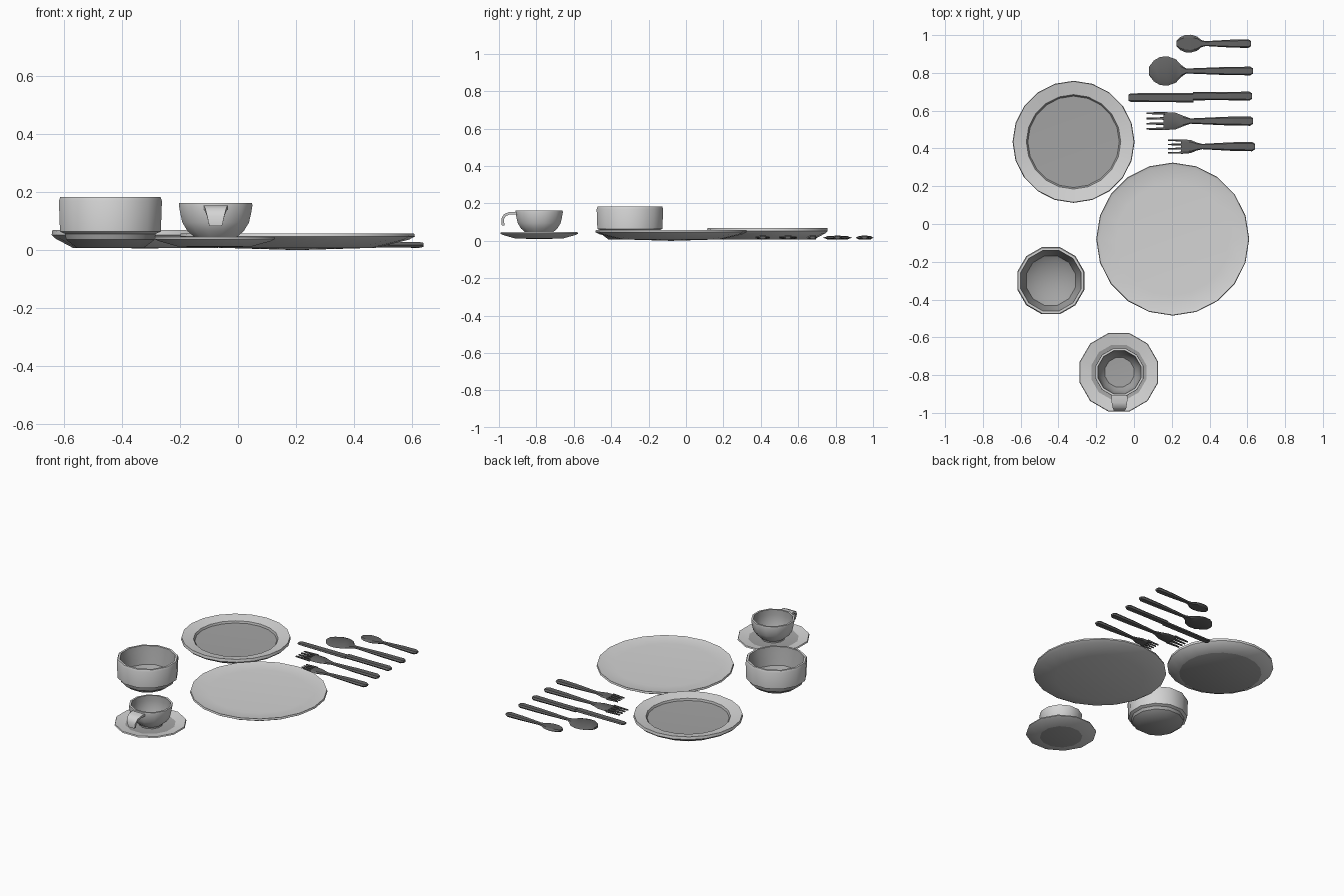
import bpy, bmesh, math

if "Cube" in bpy.data.objects:
    bpy.data.objects.remove(bpy.data.objects["Cube"])


def mat(name, v):
    m = bpy.data.materials.new(name)
    m.diffuse_color = (v, v, v, 1)
    m.use_nodes = True
    m.node_tree.nodes["Principled BSDF"].inputs["Base Color"].default_value = m.diffuse_color
    return m


LIGHT = mat("pale_glaze", 0.66)
GREY = mat("grey_glaze", 0.37)
STEEL = mat("dark_steel", 0.125)


def finish(name, bm, mats, angle):
    bmesh.ops.recalc_face_normals(bm, faces=bm.faces)
    me = bpy.data.meshes.new(name)
    bm.to_mesh(me)
    bm.free()
    for m in mats:
        me.materials.append(m)
    ob = bpy.data.objects.new(name, me)
    bpy.context.collection.objects.link(ob)
    bpy.ops.object.select_all(action='DESELECT')
    ob.select_set(True)
    bpy.context.view_layer.objects.active = ob
    if angle:
        bpy.ops.object.shade_smooth_by_angle(angle=math.radians(angle))
    return ob


def bridge(bm, a, b):
    """Faces between two rings; a single-vertex ring makes a fan."""
    n = max(len(a), len(b))
    out = []
    for i in range(n):
        j = (i + 1) % n
        vs = [a[i % len(a)], a[j % len(a)], b[j % len(b)], b[i % len(b)]]
        out.append(bm.faces.new(list(dict.fromkeys(vs))))
    return out


def dish(name, cx, cy, sides, profile, grey=(), half=False):
    """Turned dish; grey lists the profile segments in the second colour."""
    bm = bmesh.new()
    rings = []
    for r, z in profile:
        if r == 0:
            rings.append([bm.verts.new((cx, cy, z))])
            continue
        ring = []
        for i in range(sides):
            t = 2 * math.pi * (i + (0.5 if half else 0)) / sides
            ring.append(bm.verts.new((cx + r * math.cos(t), cy + r * math.sin(t), z)))
        rings.append(ring)
    for k in range(len(rings) - 1):
        for f in bridge(bm, rings[k], rings[k + 1]):
            f.material_index = 1 if k in grey else 0
    return finish(name, bm, [LIGHT, GREY], 38)


def loft(bm, y, stations):
    """Bevelled bar along x; stations are (x, half width, low z, high z)."""
    rings = []
    for x, w, lo, hi in stations:
        mid = (lo + hi) / 2
        pts = [(-w, mid), (-0.7 * w, lo), (0.7 * w, lo), (w, mid), (0.7 * w, hi), (-0.7 * w, hi)]
        rings.append([bm.verts.new((x, y + dy, z)) for dy, z in pts])
    for a, b in zip(rings, rings[1:]):
        bridge(bm, a, b)
    bm.faces.new(rings[0])
    bm.faces.new(rings[-1])


def handle(x0, x1, w0, w1):
    """Widening handle with a chamfered end."""
    mid = x0 + 0.55 * (x1 - x0)
    return [(x0, w0, .012, .022), (mid, w1 * .9, .009, .027), (x1 - .015, w1, .008, .028),
            (x1, w1 * .6, .011, .025)]


# Plates
dish("dinner_plate", 0.205, -0.08, 20,
     [(0, 0), (.27, .008), (.385, .036), (.405, .047), (.402, .058), (.385, .053), (.30, .049), (0, .048)])
dish("soup_plate", -0.32, 0.435, 20,
     [(0, .006), (.25, .008), (.31, .04), (.323, .052), (.32, .069), (.25, .055), (.242, .044), (0, .038)],
     grey=(0, 5, 6))

# Bowl with a stepped base
dish("bowl", -0.44, -0.30, 12,
     [(0, .008), (.12, .008), (.158, .036), (.162, .056), (.180, .064), (.184, .17), (.179, .183),
      (.166, .183), (.158, .15), (.135, .075), (.085, .042), (0, .040)],
     grey=(0, 1, 2, 7, 8, 9, 10), half=True)

# Cup on a saucer
dish("saucer", -0.08, -0.785, 12,
     [(0, .010), (.13, .012), (.20, .031), (.215, .038), (.212, .046), (.15, .036), (.12, .031), (0, .031)],
     grey=(0, 5, 6), half=True)
dish("cup", -0.077, -0.785, 12,
     [(0, .032), (.070, .032), (.072, .042), (.100, .065), (.119, .095), (.126, .125), (.131, .152),
      (.130, .163), (.118, .163), (.115, .13), (.102, .085), (.080, .060), (0, .056)],
     grey=(8, 9, 10, 11), half=True)

# Curled cup handle, tapering downward: (y, z, outward normal y, z, half width)
bm = bmesh.new()
rings = []
for y, z, ny, nz, w in [(-.900, .147, 0, 1, .043), (-.945, .147, -.2, 1, .041), (-.968, .138, -.7, .7, .036),
                        (-.980, .118, -1, .2, .030), (-.978, .083, -1, 0, .022)]:
    h = .007
    rings.append([bm.verts.new((-0.077 + sx * w, y + s * h * ny, z + s * h * nz))
                  for sx, s in ((-1, -1), (1, -1), (1, 1), (-1, 1))])
for a, b in zip(rings, rings[1:]):
    bridge(bm, a, b)
bm.faces.new(rings[0])
bm.faces.new(rings[-1])
finish("cup_handle", bm, [LIGHT], 40)

# Spoons: rounded scoop with a narrow neck
for name, y, x0, x1, w, end in [("teaspoon", .955, .225, .365, .047, .62),
                                ("soup_spoon", .81, .08, .262, .077, .63)]:
    bm = bmesh.new()
    n = x1 - x0
    scoop = [(x0 + n * t, w * k, .010 - .002 * k, .020 + .005 * k)
             for t, k in ((0, .3), (.14, .72), (.32, .97), (.55, 1), (.78, .8), (.94, .4))]
    loft(bm, y, scoop + handle(x1 + .015, end, .013, .023))
    finish(name, bm, [STEEL], 30)

# Knife: blade and a slightly offset handle
bm = bmesh.new()
loft(bm, .669, [(-.03, .017, .013, .021), (-.015, .023, .012, .023), (.315, .025, .011, .024)])
loft(bm, .677, [(.312, .022, .009, .027)] + handle(.32, .625, .020, .024)[1:])
finish("knife", bm, [STEEL], 30)

# Forks: four tines, palm and handle
for name, y, x0, x1, x2, w, end in [("dinner_fork", .545, .065, .155, .30, .048, .63),
                                    ("dessert_fork", .41, .18, .25, .36, .038, .64)]:
    bm = bmesh.new()
    for i in range(4):
        ty = y + w * (-.86 + i * .573)
        loft(bm, ty, [(x0, w * .09, .014, .021), (x1 + .01, w * .15, .011, .024)])
    n = x2 - x1
    loft(bm, y, [(x1, w, .011, .024), (x1 + n * .45, w * .92, .010, .024), (x1 + n * .75, w * .55, .011, .023)]
         + handle(x2, end, .014, .025))
    finish(name, bm, [STEEL], 30)
